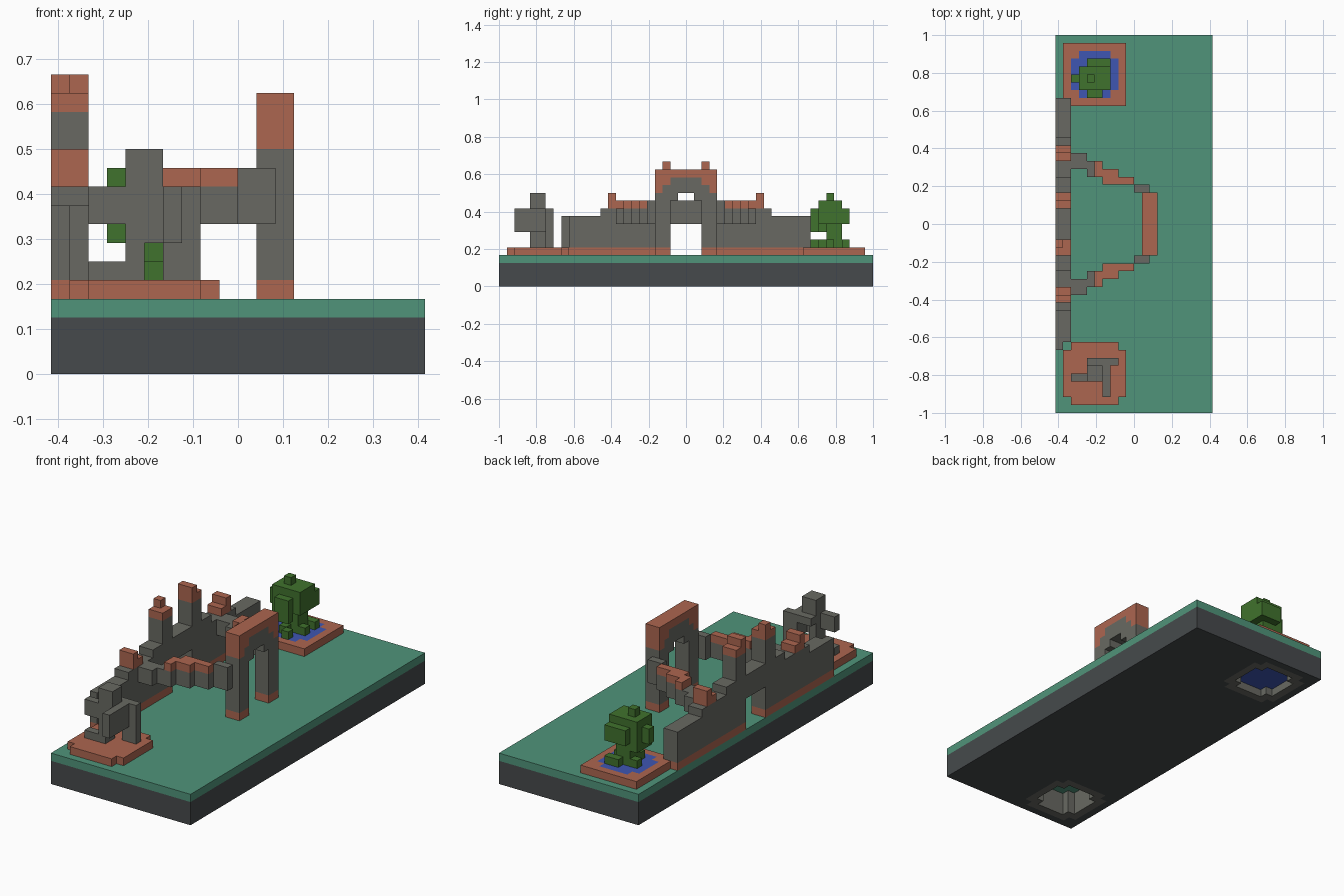
import bpy
import bmesh
from mathutils import Vector

if "Cube" in bpy.data.objects:
    bpy.data.objects.remove(bpy.data.objects["Cube"], do_unlink=True)

UNIT = 1 / 24          # edge of one block
NX, NY = 20, 48        # footprint in blocks


def linear(c):
    c /= 255
    return c / 12.92 if c <= 0.04045 else ((c + 0.055) / 1.055) ** 2.4


def make_material(name, *rgb):
    colour = [linear(c) for c in rgb] + [1]
    m = bpy.data.materials.new(name)
    m.use_nodes = True
    m.diffuse_color = colour
    m.node_tree.nodes["Principled BSDF"].inputs["Base Color"].default_value = colour
    return m


MATERIALS = {
    "grass": make_material("grass", 80, 148, 122),
    "earth": make_material("earth", 70, 74, 76),
    "stone": make_material("stone", 104, 105, 98),
    "clay": make_material("clay", 172, 102, 80),
    "leaf": make_material("leaf", 64, 114, 45),
    "water": make_material("water", 62, 86, 178),
}
cells = {}             # block position -> (part, colour)


def fill(part, colour, x, y, z, both=False):
    """Fill a box of blocks; both also fills its mirror across the middle."""
    for i in range(*x):
        for j in range(*y):
            for k in range(*z):
                cells[i, j, k] = (part, colour)
                if both:
                    cells[i, NY - 1 - j, k] = (part, colour)


def octagon(lo_x, lo_y, size):
    """Block columns of a square with its corners cut off."""
    ends = (0, size - 1)
    return [(lo_x + i, lo_y + j) for i in range(size) for j in range(size)
            if not (i in ends and j in ends)]


# ground slab
fill("base", "earth", (0, NX), (0, NY), (0, 3))
fill("base", "grass", (0, NX), (0, NY), (3, 4))

# stone-lined shafts in the underside
for y0 in (1, 39):
    for i, j in octagon(1, y0, 8):
        for k in range(3):
            cells[i, j, k] = ("shaft_lining", "stone")
    for i, j in octagon(2, y0 + 1, 6):
        for k in range(3):
            del cells[i, j, k]

# pool with a clay rim
fill("pool_rim", "clay", (1, 9), (39, 47), (4, 5))
for i, j in octagon(2, 40, 6):
    for k in range(1, 5):
        cells[i, j, k] = ("pool_water", "water")

# statue pad
for i, j in octagon(1, 1, 8):
    cells[i, j, 4] = ("statue_pad", "clay")

# long wall, stepping up towards the middle
for y, top in (((8, 13), 9), ((13, 18), 10), ((18, 20), 11), ((20, 22), 14)):
    fill("wall", "clay", (0, 2), y, (4, 5), True)
    fill("wall", "stone", (0, 2), y, (5, top), True)
fill("wall", "stone", (0, 2), (22, 26), (8, 11))
for k in range(4, 9):
    del cells[1, 8, k]

# clay caps on the wall and its towers
fill("wall_cap", "clay", (0, 2), (14, 16), (10, 11), True)
fill("wall_cap", "clay", (0, 2), (14, 15), (11, 12), True)
fill("tower_cap", "clay", (0, 2), (20, 22), (14, 15), True)
fill("tower_cap", "clay", (0, 1), (21, 22), (15, 16))
fill("tower_cap", "clay", (0, 2), (26, 27), (15, 16))

# bridges from the wall to the gate
for x, y in (((2, 4), (15, 17)), ((4, 6), (16, 18)), ((6, 8), (17, 19)),
             ((8, 10), (18, 19)), ((10, 12), (19, 20))):
    fill("bridge", "stone", x, y, (8, 10), True)
fill("bridge", "clay", (5, 6), (16, 18), (10, 11), True)
fill("bridge", "clay", (6, 8), (17, 19), (10, 11), True)
fill("bridge", "clay", (8, 10), (18, 19), (10, 11), True)
fill("bridge", "stone", (10, 12), (19, 20), (10, 11), True)

# gate arch
GX = (11, 13)
fill("gate", "clay", GX, (20, 22), (4, 5), True)
fill("gate", "stone", GX, (20, 22), (5, 12), True)
fill("gate", "stone", GX, (22, 23), (11, 12), True)
fill("gate", "stone", GX, (21, 27), (12, 14))
fill("gate", "clay", GX, (20, 21), (12, 13), True)
fill("gate", "clay", GX, (20, 22), (13, 14), True)
fill("gate", "clay", GX, (20, 28), (14, 15))

# block statue
fill("statue", "stone", (4, 6), (4, 6), (9, 12))      # head
fill("statue", "stone", (4, 5), (4, 6), (5, 9))       # leg
fill("statue", "stone", (5, 6), (4, 5), (7, 9))       # hip
fill("statue", "stone", (2, 4), (4, 5), (5, 6))       # foot
fill("statue", "stone", (2, 4), (4, 5), (8, 10))      # side arm
fill("statue", "stone", (6, 7), (2, 6), (7, 10))      # front arm
fill("statue", "stone", (4, 8), (6, 7), (9, 10))      # back beam
fill("statue", "stone", (6, 8), (6, 7), (5, 9))       # back post

# tree
fill("tree", "leaf", (4, 6), (42, 44), (5, 8))        # trunk
fill("tree", "leaf", (4, 7), (41, 45), (8, 10))       # crown
fill("tree", "leaf", (4, 6), (40, 41), (7, 10))
fill("tree", "leaf", (3, 4), (41, 44), (7, 10))
fill("tree", "leaf", (2, 3), (42, 43), (8, 10))
fill("tree", "leaf", (3, 7), (41, 44), (10, 11))
fill("tree", "leaf", (4, 5), (42, 43), (11, 12))      # tip
for i, j in ((4, 41), (6, 42), (5, 44), (6, 44), (3, 43), (5, 40)):
    fill("tree", "leaf", (i, i + 1), (j, j + 1), (5, 6))  # shoots


def build(part):
    """Make one mesh from the exposed block faces of a part."""
    colours = sorted({c for p, c in cells.values() if p == part})
    bm = bmesh.new()
    for pos, (owner, colour) in cells.items():
        if owner != part:
            continue
        centre = Vector(pos) + Vector((0.5, 0.5, 0.5))
        for axis in range(3):
            for sign in (-1, 1):
                n = Vector((0, 0, 0))
                n[axis] = sign
                if tuple(int(a + b) for a, b in zip(pos, n)) in cells:
                    continue
                u = Vector((0, 0, 0))
                u[(axis + 1) % 3] = 0.5
                v = n.cross(u)
                corners = [centre + n / 2 + a * u + b * v
                           for a, b in ((-1, -1), (1, -1), (1, 1), (-1, 1))]
                face = bm.faces.new([bm.verts.new(
                    (c - Vector((NX / 2, NY / 2, 0))) * UNIT) for c in corners])
                face.material_index = colours.index(colour)
    bmesh.ops.remove_doubles(bm, verts=bm.verts[:], dist=UNIT / 100)
    bmesh.ops.dissolve_limit(bm, angle_limit=0.01, verts=bm.verts[:],
                             edges=bm.edges[:], delimit={'MATERIAL'})
    mesh = bpy.data.meshes.new(part)
    bm.to_mesh(mesh)
    bm.free()
    for c in colours:
        mesh.materials.append(MATERIALS[c])
    bpy.context.collection.objects.link(bpy.data.objects.new(part, mesh))


for part in sorted({p for p, c in cells.values()}):
    build(part)
